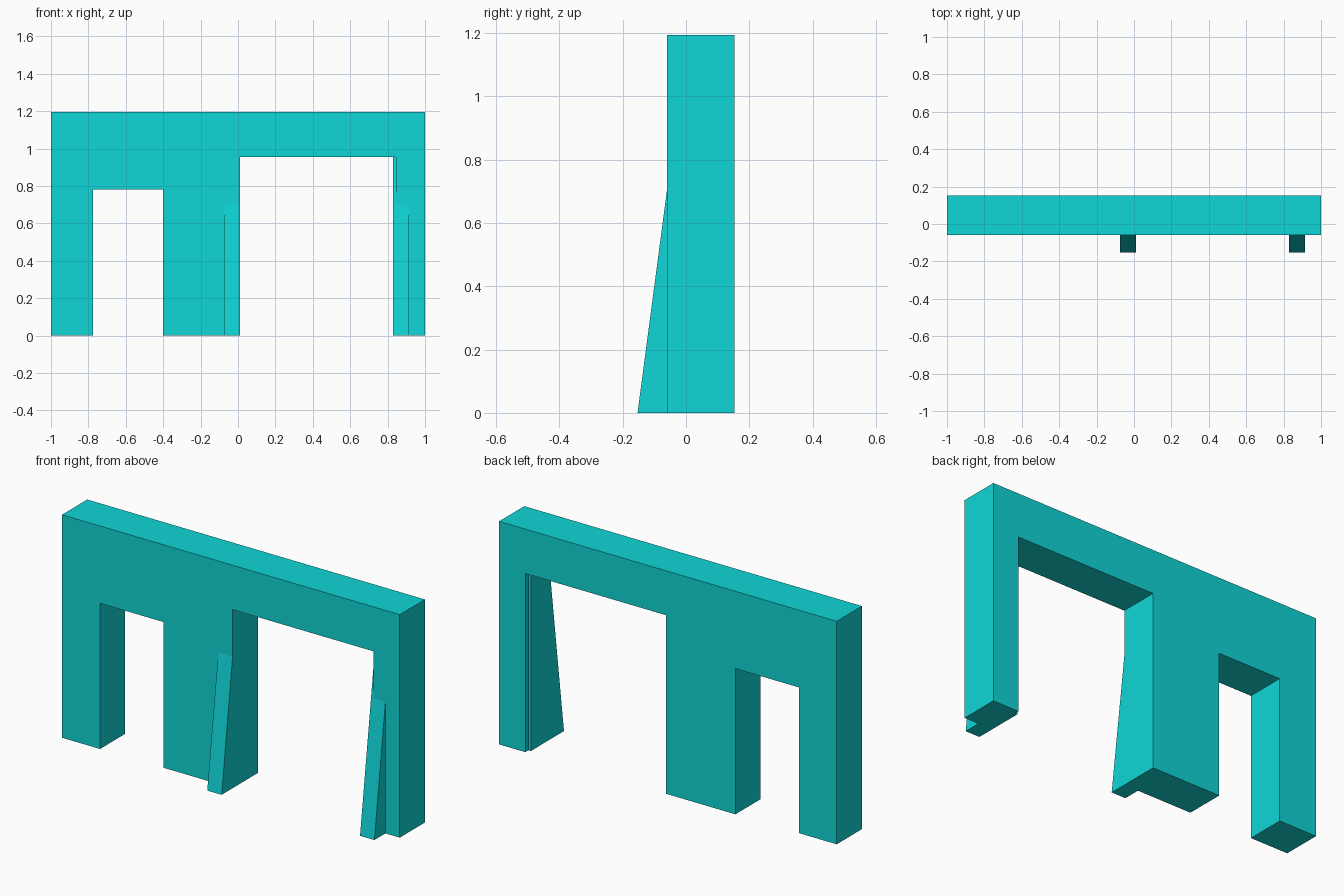
import bpy
import bmesh
from mathutils import Vector

cube = bpy.data.objects.get("Cube")
if cube:
    bpy.data.objects.remove(cube, do_unlink=True)

# One flat colour for the whole structure
teal = bpy.data.materials.new("bright_teal")
teal.use_nodes = True
colour = (0.005, 0.67, 0.68, 1)
teal.diffuse_color = colour
teal.node_tree.nodes["Principled BSDF"].inputs["Base Color"].default_value = colour


def extrude_profile(name, points, offset):
    """Solid made by sweeping a closed 3D outline along an offset."""
    bm = bmesh.new()
    face = bm.faces.new([bm.verts.new(p) for p in points])
    swept = bmesh.ops.extrude_face_region(bm, geom=[face], use_keep_orig=True)["geom"]
    moved = [g for g in swept if isinstance(g, bmesh.types.BMVert)]
    bmesh.ops.translate(bm, verts=moved, vec=Vector(offset))
    bmesh.ops.recalc_face_normals(bm, faces=bm.faces)
    mesh = bpy.data.meshes.new(name)
    bm.to_mesh(mesh)
    bm.free()
    mesh.materials.append(teal)
    obj = bpy.data.objects.new(name, mesh)
    bpy.context.collection.objects.link(obj)
    return obj


# Wall with a small doorway and a wide gateway
FRONT, BACK, TOP = -0.06, 0.153, 1.194
outline = [(-1, 0), (-1, TOP), (1, TOP), (1, 0)]
for left, right, height in [(0.845, 0.01, 0.956), (-0.4, -0.775, 0.78)]:
    outline += [(left, 0), (left, height), (right, height), (right, 0)]
extrude_profile("gate_wall", [(x, FRONT, z) for x, z in outline], (0, BACK - FRONT, 0))

# Sloping buttresses beside the gateway, running up into the lintel
FOOT, REAR, HEAD, SLOPE = -0.153, 0.127, 1.1, 0.132
side = [(FOOT, 0), (REAR, 0), (REAR, HEAD), (FOOT + SLOPE * HEAD, HEAD)]
for name, x in [("right_buttress", -0.075), ("left_buttress", 0.83)]:
    extrude_profile(name, [(x, y, z) for y, z in side], (0.085, 0, 0))
